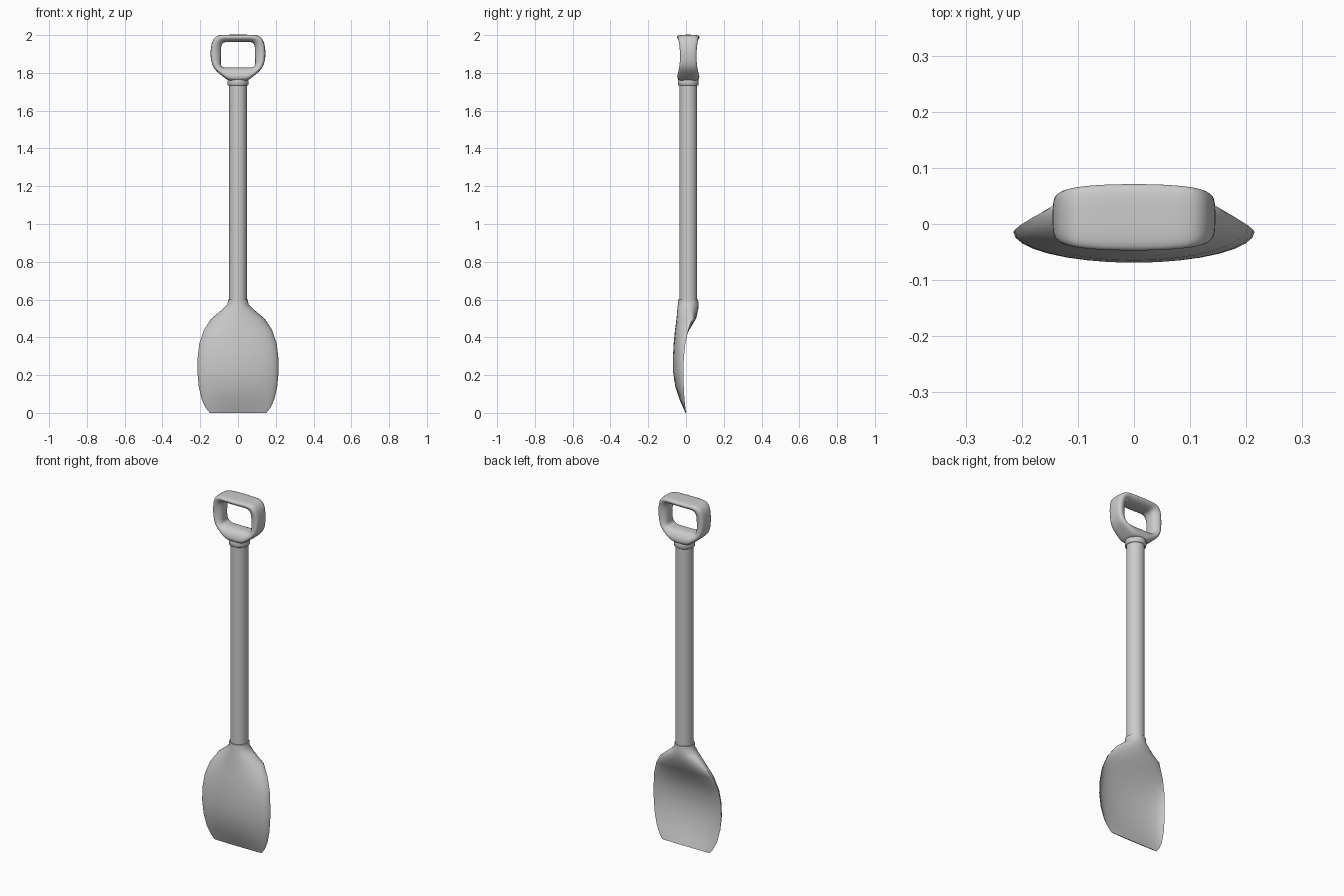
import bpy
import bmesh
from math import sin, cos, pi, radians

cube = bpy.data.objects.get("Cube")
if cube:
    bpy.data.objects.remove(cube, do_unlink=True)

AXIS_Y = 0.012  # depth of the shaft axis


def loft(name, rings, caps=True, closed=False, subdivide=0, angle=50):
    """Skin a series of equal-length point loops."""
    bm = bmesh.new()
    loops = [[bm.verts.new(p) for p in ring] for ring in rings]
    pairs = list(zip(loops, loops[1:]))
    if closed:
        pairs.append((loops[-1], loops[0]))
    for a, b in pairs:
        for i in range(len(a)):
            j = (i + 1) % len(a)
            bm.faces.new((a[i], a[j], b[j], b[i]))
    if caps:
        bm.faces.new(loops[0])
        bm.faces.new(loops[-1])
    bmesh.ops.recalc_face_normals(bm, faces=bm.faces)
    mesh = bpy.data.meshes.new(name)
    bm.to_mesh(mesh)
    bm.free()
    obj = bpy.data.objects.new(name, mesh)
    bpy.context.collection.objects.link(obj)
    bpy.ops.object.select_all(action="DESELECT")
    obj.select_set(True)
    bpy.context.view_layer.objects.active = obj
    if subdivide:
        mod = obj.modifiers.new("Subdivision", "SUBSURF")
        mod.levels = mod.render_levels = subdivide
        bpy.ops.object.shade_smooth()
    else:
        bpy.ops.object.shade_smooth_by_angle(angle=radians(angle))
    return obj


def circle(r, z, sides=32):
    return [(r * cos(2 * pi * i / sides), AXIS_Y + r * sin(2 * pi * i / sides), z)
            for i in range(sides)]


# Shaft and the collar under the grip
loft("shaft", [circle(0.047, z) for z in (0.56, 1.76)])
loft("grip_collar", [circle(0.052, 1.733), circle(0.055, 1.736),
                     circle(0.055, 1.757), circle(0.05, 1.775)])

# Blade with socket: height, half width, rim depth, front depth, back depth
STATIONS = [
    (0.60, 0.053, 0.012, -0.041, 0.064),
    (0.575, 0.055, 0.012, -0.043, 0.066),
    (0.55, 0.080, 0.020, -0.046, 0.065),
    (0.50, 0.140, 0.033, -0.050, 0.054),
    (0.44, 0.180, 0.012, -0.058, 0.018),
    (0.37, 0.204, -0.003, -0.065, -0.022),
    (0.30, 0.213, -0.011, -0.069, -0.044),
    (0.22, 0.215, -0.014, -0.069, -0.051),
    (0.14, 0.208, -0.012, -0.057, -0.042),
    (0.07, 0.192, -0.008, -0.034, -0.023),
    (0.025, 0.170, -0.003, -0.014, -0.007),
    (0.00, 0.150, 0.0, -0.003, 0.002),
]


def blade_ring(z, w, rim, front, back, n=16):
    lip = 0.006 if back < rim else 0
    ring = []
    for i in range(n + 1):
        a = pi * i / n
        ring.append((w * cos(a), rim + (front - rim) * sin(a), z))
    for i in range(1, n):
        a = pi * i / n
        ring.append((-(w - lip) * cos(a), rim + (back - rim) * sin(a), z))
    return ring


loft("blade", [blade_ring(*s) for s in STATIONS], angle=60)

# D-shaped grip: outer x, z, inner x, z, half depth, from bottom to top
HALF = [
    (0.0, 1.755, 0.0, 1.828, 0.062),
    (0.045, 1.757, 0.045, 1.828, 0.062),
    (0.064, 1.768, 0.070, 1.828, 0.059),
    (0.100, 1.796, 0.086, 1.833, 0.055),
    (0.131, 1.825, 0.092, 1.846, 0.050),
    (0.145, 1.870, 0.091, 1.870, 0.046),
    (0.146, 1.925, 0.090, 1.925, 0.047),
    (0.136, 1.975, 0.088, 1.950, 0.053),
    (0.110, 2.001, 0.074, 1.964, 0.058),
    (0.060, 2.002, 0.045, 1.964, 0.062),
    (0.0, 2.002, 0.0, 1.964, 0.063),
]
# Bar cross-section: outer-to-inner fraction, depth fraction
SIDE = [(0, 0.8), (0.3, 1), (0.7, 0.85), (1, 0.5)]
SECTION = [(0, 0)] + SIDE + [(1, 0)] + [(u, -v) for u, v in reversed(SIDE)]


def grip_ring(ox, oz, ix, iz, d):
    return [(ox + (ix - ox) * u, AXIS_Y + d * v, oz + (iz - oz) * u)
            for u, v in SECTION]


mirrored = [(-ox, oz, -ix, iz, d) for ox, oz, ix, iz, d in reversed(HALF[1:-1])]
loft("grip", [grip_ring(*p) for p in HALF + mirrored],
     caps=False, closed=True, subdivide=2)
